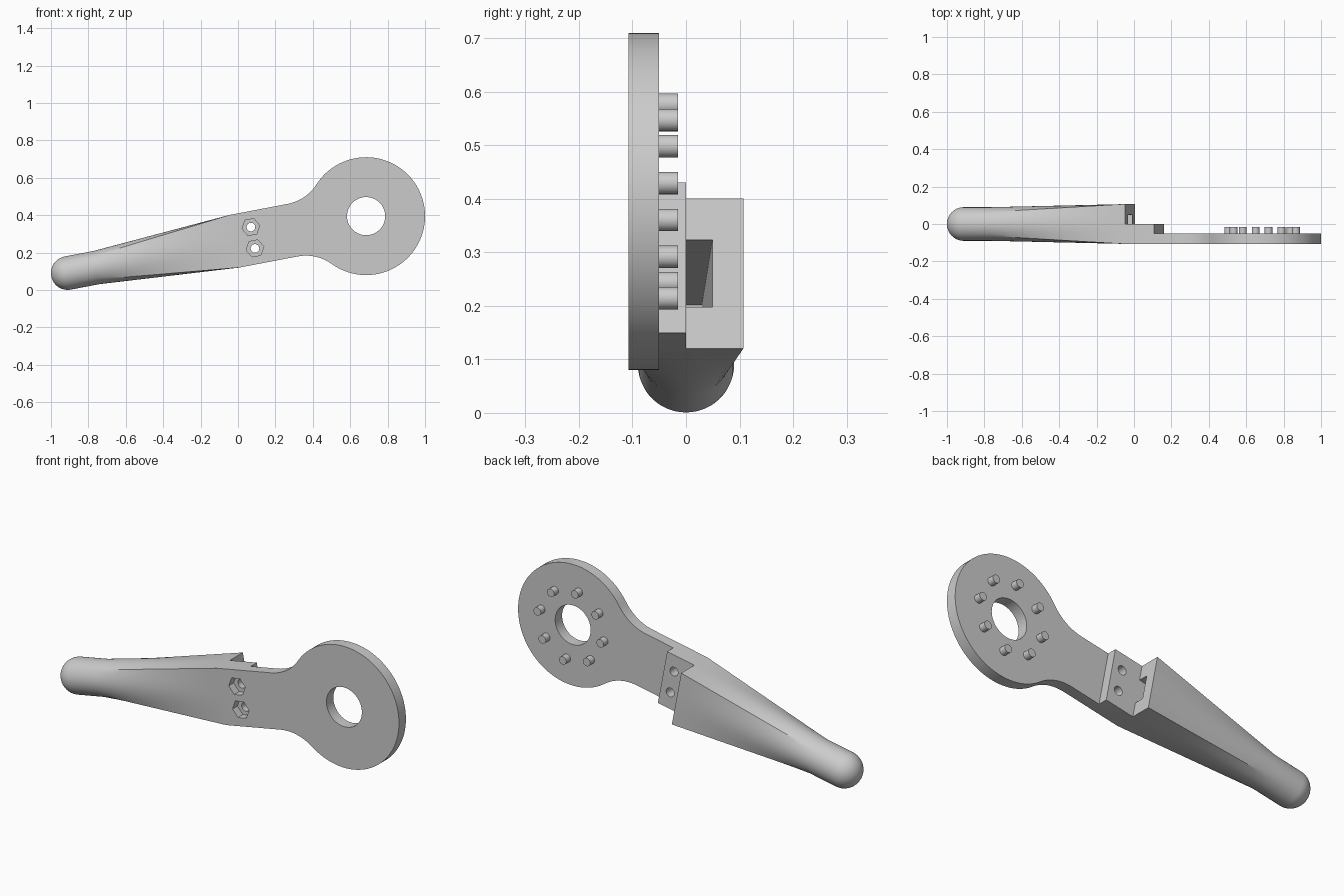
import bpy, bmesh
from math import sin, cos, pi, radians, atan2, hypot, sqrt
from mathutils import Matrix

cube = bpy.data.objects.get("Cube")
if cube:
    bpy.data.objects.remove(cube, do_unlink=True)

grey = bpy.data.materials.new("light grey")
grey.use_nodes = True
grey.diffuse_color = (0.6, 0.6, 0.6, 1)
grey.node_tree.nodes["Principled BSDF"].inputs["Base Color"].default_value = (0.6, 0.6, 0.6, 1)

# Local frame: x along the lever from the hub centre, y depth, z across the lever
FRAME = Matrix.Translation((0.685, 0, 0.395)) @ Matrix.Rotation(radians(-10.8), 4, "Y")
FRONT, PLATE_BACK = -0.107, -0.05
HALF_W, HUB_R, GRIP_R = 0.143, 0.315, 0.09
GRIP_END, LAP_END = -0.718, -0.56


def loft(name, rings):
    """Closed solid through rings of (x, y, z) points."""
    bm = bmesh.new()
    loops = [[bm.verts.new(p) for p in ring] for ring in rings]
    n = len(loops[0])
    for a, b in zip(loops, loops[1:]):
        for i in range(n):
            j = (i + 1) % n
            bm.faces.new((a[i], a[j], b[j], b[i]))
    bm.faces.new(loops[0][::-1])
    bm.faces.new(loops[-1])
    bmesh.ops.recalc_face_normals(bm, faces=bm.faces)
    mesh = bpy.data.meshes.new(name)
    bm.to_mesh(mesh)
    bm.free()
    ob = bpy.data.objects.new(name, mesh)
    bpy.context.collection.objects.link(ob)
    ob.matrix_world = FRAME
    mesh.materials.append(grey)
    return ob


def extrude(name, outline, y0, y1):
    return loft(name, [[(x, y, z) for x, z in outline] for y in (y0, y1)])


def polygon(x, z, r, n, turn=0):
    return [(x + r * cos(turn + 2 * pi * i / n), z + r * sin(turn + 2 * pi * i / n))
            for i in range(n)]


def rect(x0, x1, z):
    return [(x0, -z), (x1, -z), (x1, z), (x0, z)]


def boolean(ob, other, op):
    mod = ob.modifiers.new(op, "BOOLEAN")
    mod.operation, mod.solver, mod.object = op, "EXACT", other
    bpy.context.view_layer.objects.active = ob
    bpy.ops.object.modifier_apply(modifier=mod.name)
    bpy.data.objects.remove(other, do_unlink=True)


def smooth(ob):
    bpy.ops.object.select_all(action="DESELECT")
    ob.select_set(True)
    bpy.context.view_layer.objects.active = ob
    bpy.ops.object.shade_smooth_by_angle(angle=radians(25))


# Lever head: round hub with filleted neck
x0 = -0.40
fr = (x0 ** 2 + HALF_W ** 2 - HUB_R ** 2) / (2 * (HUB_R - HALF_W))
fz = HALF_W + fr
tangent = atan2(fz, x0)
half = [(GRIP_END, HALF_W)]
steps = 16
sweep = tangent + pi / 2 - pi / 2
for i in range(steps + 1):
    a = -pi / 2 + (tangent - pi + pi / 2) * i / steps
    half.append((x0 + fr * cos(a), fz + fr * sin(a)))
half += [(HUB_R * cos(tangent * (1 - i / 40)), HUB_R * sin(tangent * (1 - i / 40)))
         for i in range(1, 41)]
outline = half + [(x, -z) for x, z in half[-2::-1]]
lever = extrude("lever", outline, FRONT, 0)

# Thin plate beyond the lap step, and the hub bore
boolean(lever, extrude("step_cutter", rect(LAP_END, 0.5, 0.5), PLATE_BACK, 0.2), "DIFFERENCE")
boolean(lever, extrude("bore_cutter", polygon(0, 0, 0.102, 64), -0.3, 0.3), "DIFFERENCE")

# Grip: rounded tip, round shaft, then a blend to a rectangular end
N = 48
angles = [2 * pi * i / N for i in range(N)]
rings = []
TIP, SHAFT = -1.624, -1.47
for i in range(1, 13):
    t = pi / 2 * i / 12
    rings.append([(TIP - GRIP_R * cos(t), GRIP_R * sin(t) * cos(a), GRIP_R * sin(t) * sin(a))
                  for a in angles])
for i in range(11):
    f = i / 10
    ring = []
    for a in angles:
        c, s = cos(a), sin(a)
        m = max(abs(c), abs(s))
        ring.append((SHAFT + (GRIP_END - SHAFT) * f,
                     c * (GRIP_R * (1 - f) - FRONT * f / m),
                     s * (GRIP_R * (1 - f) + HALF_W * f / m)))
    rings.append(ring)
grip = loft("grip", rings)

# Deep tapered slot in the grip's end face
slot = loft("slot_cutter", [[(x, 0, -0.064), (x, y, -0.064), (x, y, 0.064), (x, 0, 0.064)]
                            for x, y in ((GRIP_END + 0.01, 0.05), (GRIP_END - 0.65, 0.03))])
boolean(grip, slot, "DIFFERENCE")
boolean(lever, grip, "UNION")

# Bolt holes with hexagonal nut recesses on the front
for side in (-1, 1):
    z = 0.058 * side
    boolean(lever, extrude("nut_cutter", polygon(-0.616, z, 0.048, 6), -0.2, -0.067), "DIFFERENCE")
    boolean(lever, extrude("bolt_cutter", polygon(-0.616, z, 0.023, 32), -0.2, 0.05), "DIFFERENCE")
smooth(lever)

# Ring of pins on the back of the hub
for i in range(8):
    a = i * pi / 4
    pin = extrude(f"pin_{i + 1}", polygon(0.184 * cos(a), 0.184 * sin(a), 0.021, 24),
                  PLATE_BACK - 0.005, -0.015)
    smooth(pin)
